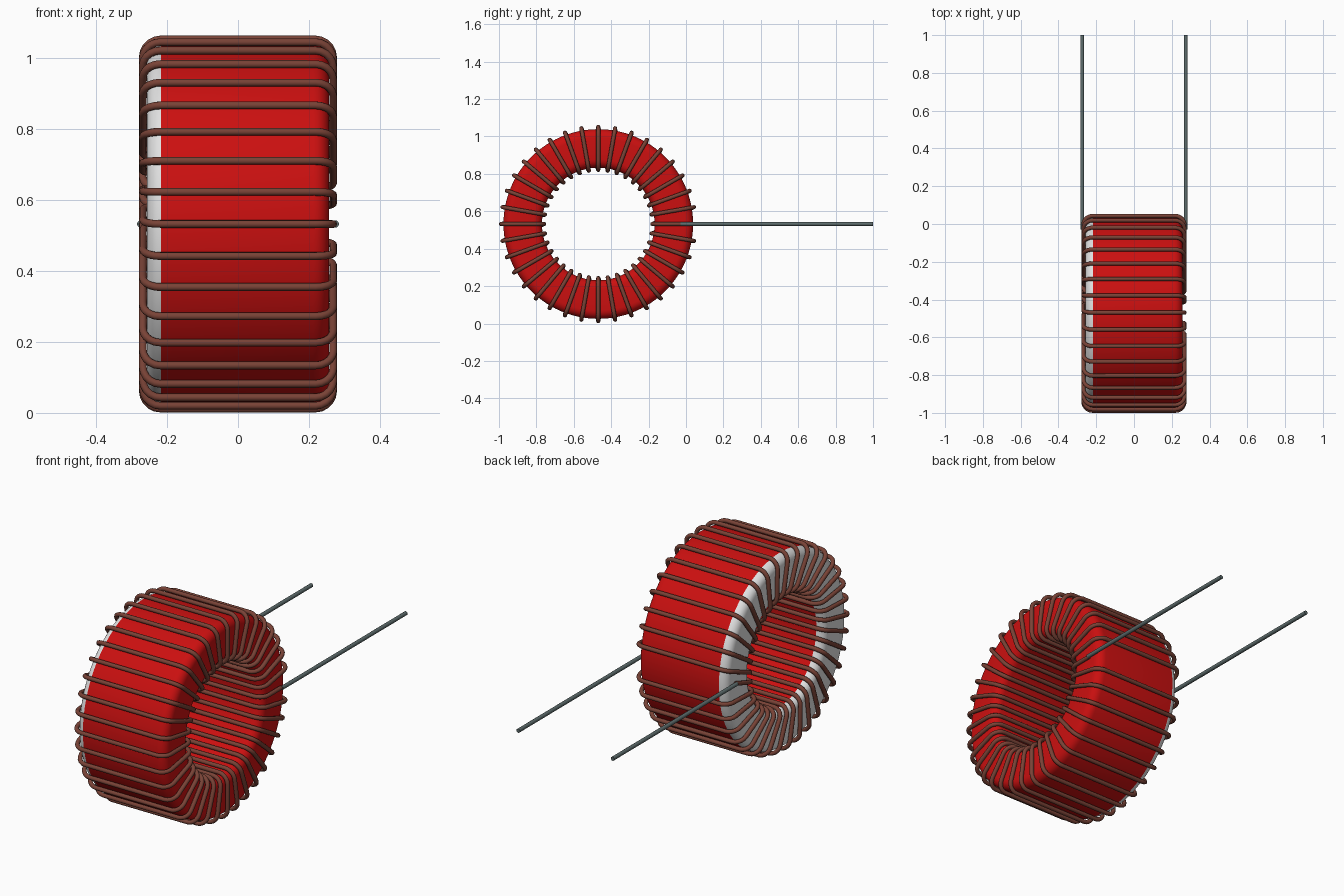
import bpy, bmesh, math
from mathutils import Vector

cube = bpy.data.objects.get("Cube")
if cube:
    bpy.data.objects.remove(cube, do_unlink=True)

CY, CZ = -0.469, 0.532      # ring axis
TURNS = 36
WIRE_R = 0.011
WIRE_X, R_OUT, R_IN = 0.268, 0.52, 0.289   # wire path box
LEAD_START = 0.44           # radius where bare lead begins


def material(name, rgb):
    m = bpy.data.materials.new(name)
    m.use_nodes = True
    m.diffuse_color = (*rgb, 1)
    m.node_tree.nodes["Principled BSDF"].inputs["Base Color"].default_value = (*rgb, 1)
    return m


red = material("red coating", (0.60, 0.005, 0.005))
white = material("white coating", (0.75, 0.75, 0.75))
copper = material("brown enamel", (0.19, 0.055, 0.037))
tin = material("grey tinned wire", (0.11, 0.15, 0.15))


def polar(x, r, deg):
    a = math.radians(deg)
    return Vector((x, CY + r * math.cos(a), CZ + r * math.sin(a)))


def select_only(ob):
    bpy.ops.object.select_all(action='DESELECT')
    ob.select_set(True)
    bpy.context.view_layer.objects.active = ob


def wire(name, pts, radius, mat):
    cu = bpy.data.curves.new(name, 'CURVE')
    cu.dimensions = '3D'
    cu.bevel_depth = radius
    cu.bevel_resolution = 3
    cu.use_fill_caps = True
    sp = cu.splines.new('POLY')
    sp.points.add(len(pts) - 1)
    for p, co in zip(sp.points, pts):
        p.co = (*co, 1)
    cu.materials.append(mat)
    ob = bpy.data.objects.new(name, cu)
    bpy.context.collection.objects.link(ob)
    select_only(ob)
    bpy.ops.object.convert(target='MESH')
    bpy.ops.object.shade_smooth_by_angle(angle=math.radians(50))
    return ob


def round_corners(way, r, steps=5):
    """Replace each right-angled corner of a path with an arc."""
    out = [way[0]]
    for prev, p, nxt in zip(way, way[1:], way[2:]):
        a, b = (prev - p).normalized(), (nxt - p).normalized()
        c = p + (a + b) * r
        for i in range(steps + 1):
            t = math.pi / 2 * i / steps
            out.append(c - b * r * math.cos(t) - a * r * math.sin(t))
    out.append(way[-1])
    return out


# Ring core: rounded rectangle profile lathed round the x axis
HX, RO, RI, F, SEG = 0.257, 0.507, 0.301, 0.045, 108
SPLIT = -0.217              # white side begins here
profile = []
for cx, cr, start in ((HX - F, RO - F, 0), (-HX + F, RO - F, 90),
                      (-HX + F, RI + F, 180), (HX - F, RI + F, 270)):
    for i in range(7):
        a = math.radians(start + 15 * i)
        profile.append((cx + F * math.cos(a), cr + F * math.sin(a)))
bm = bmesh.new()
rings = [[bm.verts.new(polar(x, r, 360 * s / SEG)) for x, r in profile] for s in range(SEG)]
n = len(profile)
for s in range(SEG):
    A, B = rings[s], rings[(s + 1) % SEG]
    for i in range(n):
        j = (i + 1) % n
        bm.faces.new((A[i], A[j], B[j], B[i]))
bmesh.ops.bisect_plane(bm, geom=bm.verts[:] + bm.edges[:] + bm.faces[:],
                       plane_co=(SPLIT, 0, 0), plane_no=(1, 0, 0))
bmesh.ops.recalc_face_normals(bm, faces=bm.faces)
for f in bm.faces:
    f.material_index = int(f.calc_center_median().x < SPLIT)
me = bpy.data.meshes.new("ring_core")
bm.to_mesh(me)
bm.free()
me.materials.append(red)
me.materials.append(white)
core = bpy.data.objects.new("ring_core", me)
bpy.context.collection.objects.link(core)
select_only(core)
bpy.ops.object.shade_smooth_by_angle(angle=math.radians(40))

# Winding: radial on the +x face, advancing one step on the -x face
step = 360 / TURNS
way = [polar(WIRE_X, LEAD_START, 0)]
for k in range(TURNS):
    way += [polar(WIRE_X, R_IN, k * step), polar(-WIRE_X, R_IN, k * step)]
    if k < TURNS - 1:
        way += [polar(-WIRE_X, R_OUT, (k + 1) * step), polar(WIRE_X, R_OUT, (k + 1) * step)]
way.append(polar(-WIRE_X, LEAD_START, 0))
wire("coil_winding", round_corners(way, 0.05), WIRE_R, copper)

# Straight bare leads to the back
for name, sx in (("left_lead", 1), ("right_lead", -1)):
    start = polar(sx * (WIRE_X + 0.006), LEAD_START, 0)
    wire(name, [start, Vector((start.x, 1.0, CZ))], 0.0105, tin)
